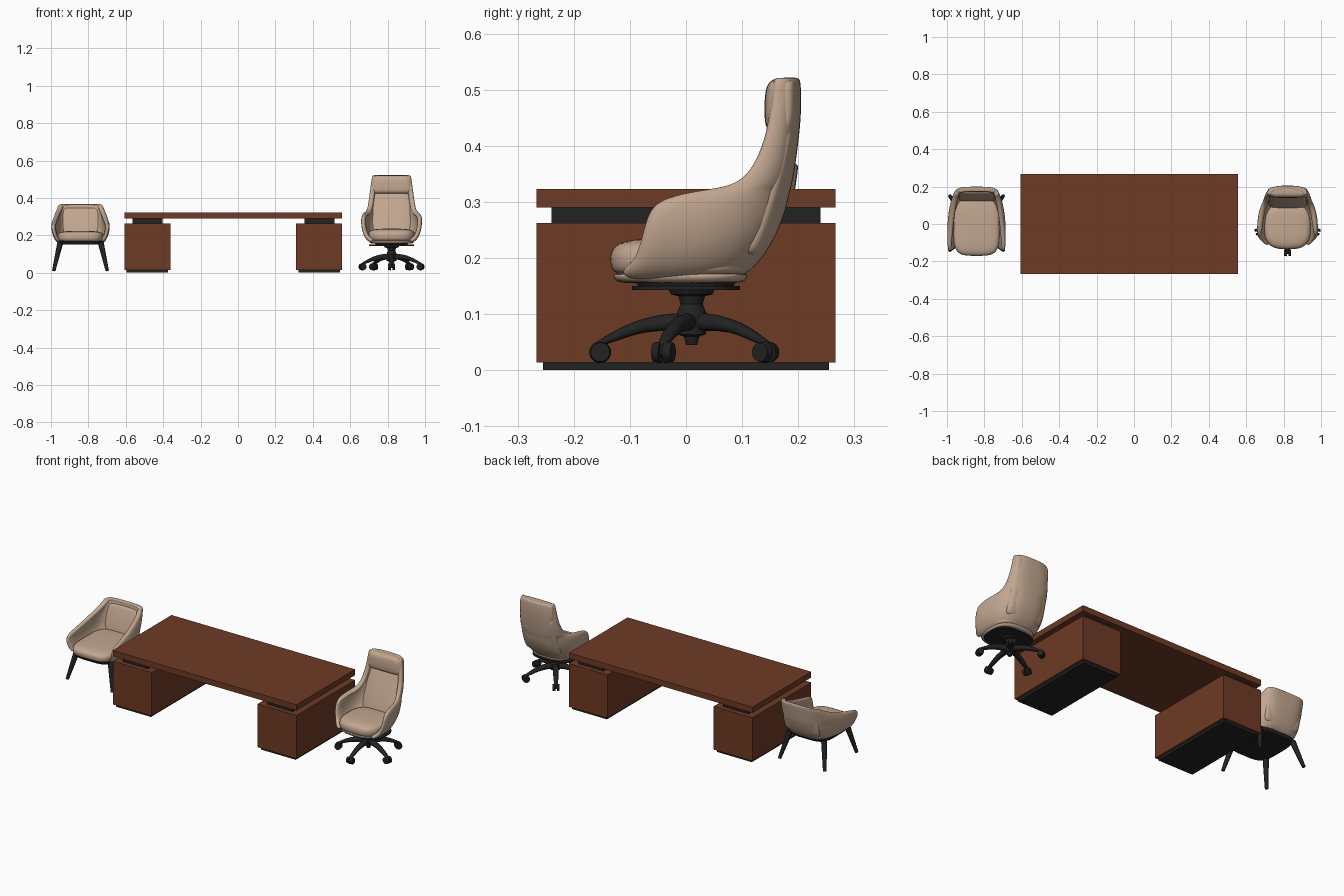
import bpy, bmesh, math
from mathutils import Vector


def material(name, rgb):
    m = bpy.data.materials.new(name)
    m.diffuse_color = (*rgb, 1)
    return m


WOOD = material("brown wood", (0.155, 0.043, 0.018))
LEATHER = material("beige leather", (0.54, 0.385, 0.28))
BLACK = material("black", (0.016, 0.016, 0.017))


def make(name, verts, faces, mat, subsurf=0, fix=True):
    me = bpy.data.meshes.new(name)
    me.from_pydata([tuple(v) for v in verts], [], faces)
    if fix:
        bm = bmesh.new()
        bm.from_mesh(me)
        bmesh.ops.recalc_face_normals(bm, faces=bm.faces)
        bm.to_mesh(me)
        bm.free()
    me.materials.append(mat)
    ob = bpy.data.objects.new(name, me)
    bpy.context.collection.objects.link(ob)
    if subsurf:
        for p in me.polygons:
            p.use_smooth = True
        s = ob.modifiers.new("smooth", 'SUBSURF')
        s.levels = s.render_levels = subsurf
    return ob


def skin(name, rings, mat, subsurf=0):
    """Bridge equal rings of points and cap both ends."""
    n = len(rings[0])
    verts = [p for r in rings for p in r]
    faces = [(i * n + j, i * n + (j + 1) % n, (i + 1) * n + (j + 1) % n, (i + 1) * n + j)
             for i in range(len(rings) - 1) for j in range(n)]
    faces += [tuple(range(n)), tuple(range(len(verts) - n, len(verts)))]
    return make(name, verts, faces, mat, subsurf)


def spow(v, e):
    return math.copysign(abs(v) ** e, v)


def loft(name, cx, rows, mat, n=2.0, subsurf=0, count=24):
    """Stack of horizontal superellipses; rows are (z, y centre, x radius, y radius)."""
    e = 2 / n
    rings = []
    for z, cy, rx, ry in rows:
        angs = [2 * math.pi * (k + 0.5) / count for k in range(count)]
        rings.append([(cx + rx * spow(math.cos(a), e), cy + ry * spow(math.sin(a), e), z)
                      for a in angs])
    return skin(name, rings, mat, subsurf)


def box(name, x0, x1, y0, y1, z0, z1, mat):
    return skin(name, [[(x0, y0, z), (x1, y0, z), (x1, y1, z), (x0, y1, z)]
                       for z in (z0, z1)], mat)


def rod(name, a, b, ra, rb, mat, sides=16):
    a, b = Vector(a), Vector(b)
    q = (b - a).to_track_quat('Z', 'Y')
    rings = [[c + q @ Vector((r * math.cos(t), r * math.sin(t), 0))
              for t in [2 * math.pi * k / sides for k in range(sides)]]
             for c, r in ((a, ra), (b, rb))]
    ob = skin(name, rings, mat)
    bpy.context.view_layer.objects.active = ob
    bpy.ops.object.select_all(action='DESELECT')
    ob.select_set(True)
    bpy.ops.object.shade_smooth_by_angle()
    return ob


def shell(name, cx, rows, n, thick):
    """Wrap-around back and arms; rows are (z, front y, back y, half width)."""
    cols, e = 21, 2 / n
    verts = []
    for z, yf, yb, w in rows:
        for c in range(cols):
            a = math.pi * (c / (cols - 1) - 0.5)
            verts.append((cx + w * spow(math.sin(a), e),
                          yf + (yb - yf) * max(0.0, math.cos(a)) ** e, z))
    faces = [(r * cols + c, (r + 1) * cols + c, (r + 1) * cols + c + 1, r * cols + c + 1)
             for r in range(len(rows) - 1) for c in range(cols - 1)]
    ob = make(name, verts, faces, LEATHER, fix=False)
    for p in ob.data.polygons:
        p.use_smooth = True
    s = ob.modifiers.new("thickness", 'SOLIDIFY')
    s.thickness, s.offset = thick, -1
    s = ob.modifiers.new("smooth", 'SUBSURF')
    s.levels = s.render_levels = 2
    return ob


# Desk: top, two pedestals with black spacers and recessed plinths
box("desk_top", -0.608, 0.557, -0.266, 0.266, 0.29, 0.323, WOOD)
for side, x0, x1 in (("left", -0.608, -0.362), ("right", 0.311, 0.557)):
    box(side + "_pedestal", x0, x1, -0.266, 0.266, 0.014, 0.262, WOOD)
    box(side + "_spacer", x0 + 0.045, x1 - 0.042, -0.24, 0.24, 0.262, 0.29, BLACK)
    box(side + "_plinth", x0 + 0.012, x1 - 0.012, -0.255, 0.255, 0.0, 0.014, BLACK)

# Executive chair upholstery
X = 0.821
shell("executive_shell", X, [
    (0.158, -0.115, 0.07, 0.10), (0.165, -0.115, 0.10, 0.125), (0.19, -0.092, 0.130, 0.147),
    (0.235, -0.080, 0.160, 0.162), (0.28, -0.070, 0.177, 0.165), (0.306, -0.050, 0.183, 0.161),
    (0.320, -0.005, 0.186, 0.151), (0.327, 0.060, 0.188, 0.138), (0.345, 0.108, 0.192, 0.129),
    (0.40, 0.138, 0.200, 0.121), (0.46, 0.150, 0.206, 0.113), (0.51, 0.155, 0.205, 0.106),
    (0.524, 0.158, 0.202, 0.102)], 2.8, 0.026)
loft("executive_seat_cushion", X, [
    (0.166, -0.01, 0.115, 0.110), (0.178, -0.01, 0.125, 0.124), (0.203, -0.01, 0.127, 0.128),
    (0.224, -0.01, 0.120, 0.118), (0.233, -0.01, 0.095, 0.09), (0.236, -0.01, 0.04, 0.04)],
    LEATHER, 3, 2)
loft("executive_seat_base", X, [
    (0.154, -0.01, 0.10, 0.10), (0.158, -0.01, 0.118, 0.117), (0.170, -0.01, 0.122, 0.122),
    (0.174, -0.01, 0.115, 0.115)], LEATHER, 2.8, 2)
loft("executive_back_cushion", X, [
    (0.20, 0.105, 0.10, 0.02), (0.215, 0.112, 0.112, 0.032), (0.28, 0.134, 0.115, 0.034),
    (0.36, 0.160, 0.110, 0.030), (0.42, 0.176, 0.106, 0.022), (0.44, 0.178, 0.1, 0.014)],
    LEATHER, 3, 2)
loft("executive_headrest", X, [
    (0.422, 0.172, 0.095, 0.014), (0.428, 0.168, 0.106, 0.024), (0.445, 0.169, 0.108, 0.030),
    (0.495, 0.170, 0.105, 0.030), (0.513, 0.172, 0.102, 0.026), (0.521, 0.176, 0.09, 0.016)],
    LEATHER, 4, 2)

# Executive chair mechanism and hub
HY = 0.01
loft("seat_plate", X, [(0.143, 0.0, 0.12, 0.097), (0.150, 0.0, 0.12, 0.097)], BLACK, 3)
loft("seat_mount", X, [(0.148, 0.0, 0.085, 0.085), (0.160, 0.0, 0.09, 0.09)], BLACK, 3)
loft("hub", X, [(0.045, HY, 0.01, 0.01), (0.06, HY, 0.014, 0.014), (0.064, HY, 0.026, 0.026),
                (0.10, HY, 0.027, 0.027), (0.118, HY, 0.020, 0.020), (0.132, HY, 0.024, 0.024),
                (0.135, HY, 0.037, 0.037), (0.145, HY, 0.042, 0.042)], BLACK)

# Five arched star legs with twin-wheel castors
for i in range(5):
    a = math.radians(-90 + 72 * i)
    d = Vector((math.cos(a), math.sin(a), 0))
    t = Vector((-d.y, d.x, 0))
    o = Vector((X, HY, 0))
    rings = []
    for r, z0, z1, w in ((0.0, 0.068, 0.104, 0.016), (0.04, 0.070, 0.102, 0.017),
                         (0.085, 0.068, 0.094, 0.016), (0.125, 0.055, 0.078, 0.014),
                         (0.158, 0.043, 0.058, 0.011), (0.172, 0.042, 0.050, 0.009)):
        rings.append([o + d * r + t * s * w + Vector((0, 0, z))
                      for s, z in ((-0.8, z0), (0.8, z0), (1, (z0 + z1) / 2),
                                   (0.7, z1), (-0.7, z1), (-1, (z0 + z1) / 2))])
    skin(f"star_leg_{i + 1}", rings, BLACK, 1)
    c = o + d * 0.163 + Vector((0, 0, 0.032))
    rod(f"castor_stem_{i + 1}", c, c + Vector((0, 0, 0.016)), 0.007, 0.007, BLACK)
    rod(f"castor_axle_{i + 1}", c - t * 0.012, c + t * 0.012, 0.008, 0.008, BLACK)
    for s in (-1, 1):
        rod(f"castor_wheel_{i + 1}_{'a' if s < 0 else 'b'}",
            c + t * s * 0.004, c + t * s * 0.018, 0.0195, 0.017, BLACK, 20)

# Visitor chair upholstery
V = -0.842
shell("visitor_shell", V, [
    (0.157, -0.12, 0.11, 0.115), (0.166, -0.138, 0.14, 0.134), (0.20, -0.148, 0.163, 0.150),
    (0.235, -0.152, 0.176, 0.158), (0.258, -0.142, 0.183, 0.157), (0.272, -0.095, 0.187, 0.153),
    (0.290, -0.02, 0.190, 0.147), (0.318, 0.065, 0.194, 0.136), (0.345, 0.125, 0.198, 0.125),
    (0.362, 0.148, 0.200, 0.118), (0.369, 0.152, 0.199, 0.113)], 3.8, 0.026)
loft("visitor_seat_cushion", V, [
    (0.163, -0.012, 0.115, 0.145), (0.175, -0.012, 0.125, 0.158), (0.200, -0.012, 0.126, 0.161),
    (0.214, -0.012, 0.118, 0.150), (0.221, -0.012, 0.095, 0.12), (0.224, -0.012, 0.04, 0.05)],
    LEATHER, 4, 2)
loft("visitor_back_cushion", V, [
    (0.19, 0.135, 0.09, 0.012), (0.20, 0.140, 0.108, 0.022), (0.27, 0.156, 0.112, 0.022),
    (0.335, 0.171, 0.104, 0.014), (0.348, 0.174, 0.095, 0.008)], LEATHER, 4, 2)

# Visitor chair underside and splayed legs
loft("visitor_underframe", V, [(0.152, -0.01, 0.118, 0.135), (0.168, -0.01, 0.128, 0.145)],
     BLACK, 4)
for sx, side in ((-1, "left"), (1, "right")):
    for name, y0, y1 in (("front", -0.105, -0.14), ("back", 0.105, 0.15)):
        rod(f"{name}_{side}_leg", (V + sx * 0.143, y1, 0.011), (V + sx * 0.108, y0, 0.162),
            0.009, 0.016, BLACK)
